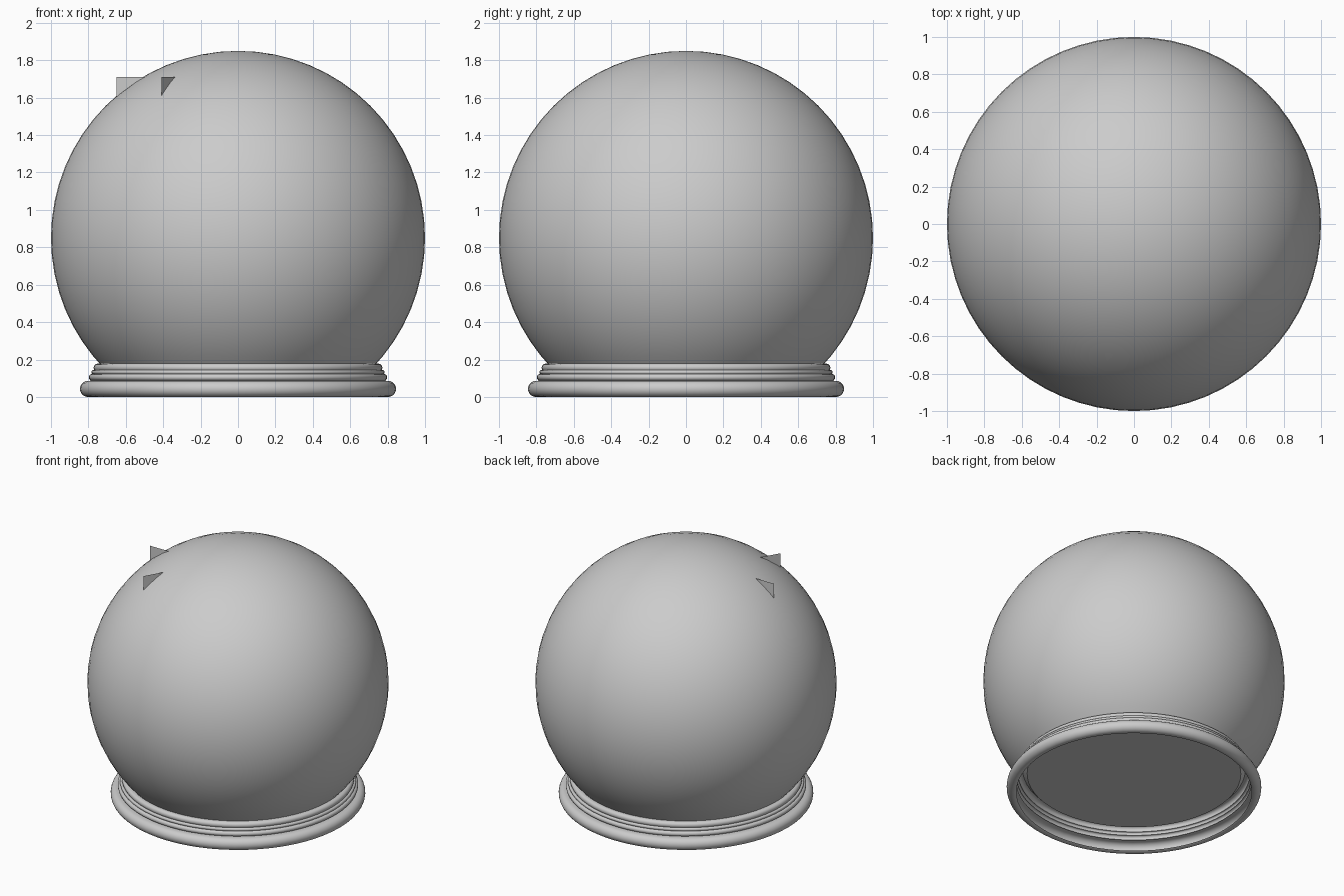
import bpy, bmesh
from math import sin, cos, radians, pi
from mathutils import Vector, Matrix

if "Cube" in bpy.data.objects:
    bpy.data.objects.remove(bpy.data.objects["Cube"], do_unlink=True)

grey = bpy.data.materials.new("light_grey")
grey.use_nodes = True
grey.diffuse_color = (0.6, 0.6, 0.6, 1)
grey.node_tree.nodes["Principled BSDF"].inputs["Base Color"].default_value = (0.6, 0.6, 0.6, 1)


def make_object(name, bm, smooth=True):
    mesh = bpy.data.meshes.new(name)
    bm.to_mesh(mesh)
    bm.free()
    mesh.materials.append(grey)
    obj = bpy.data.objects.new(name, mesh)
    bpy.context.collection.objects.link(obj)
    if smooth:
        bpy.ops.object.select_all(action='DESELECT')
        obj.select_set(True)
        bpy.context.view_layer.objects.active = obj
        bpy.ops.object.shade_smooth_by_angle(angle=radians(40))
    return obj


def arc(r, z, radius, start, end, steps):
    """Points of a rounded bead in the radius / height plane."""
    angles = [radians(start + (end - start) * i / steps) for i in range(steps + 1)]
    return [(r + radius * cos(a), z + radius * sin(a)) for a in angles]


def lathe(name, profile, segments):
    bm = bmesh.new()
    verts = [bm.verts.new((r, 0, z)) for r, z in profile]
    edges = [bm.edges.new(pair) for pair in zip(verts, verts[1:])]
    bmesh.ops.spin(bm, geom=verts + edges, axis=(0, 0, 1), cent=(0, 0, 0),
                   angle=2 * pi, steps=segments, use_duplicate=False)
    bmesh.ops.remove_doubles(bm, verts=bm.verts, dist=0.0001)
    bmesh.ops.recalc_face_normals(bm, faces=bm.faces)
    return make_object(name, bm)


# Globe: a sphere with its bottom sliced flat
CENTRE_Z, FLOOR_Z = 0.85, 0.145
bm = bmesh.new()
bmesh.ops.create_uvsphere(bm, u_segments=64, v_segments=32, radius=1.0,
                          matrix=Matrix.Translation((0, 0, CENTRE_Z)))
cut = bmesh.ops.bisect_plane(bm, geom=bm.verts[:] + bm.edges[:] + bm.faces[:],
                             plane_co=(0, 0, FLOOR_Z), plane_no=(0, 0, 1),
                             clear_inner=True)
rim = [e for e in cut["geom_cut"] if isinstance(e, bmesh.types.BMEdge)]
bmesh.ops.contextual_create(bm, geom=rim)
bmesh.ops.recalc_face_normals(bm, faces=bm.faces)
make_object("globe", bm)

# Base: a hollow moulded ring made of stacked beads
profile = arc(0.802, 0.043, 0.043, -120, 90, 14)
profile += arc(0.78, 0.105, 0.018, -90, 80, 6)
profile += arc(0.772, 0.132, 0.012, -60, 80, 5)
profile += arc(0.75, 0.156, 0.022, -40, 90, 6)
profile.append((0.73, 0.178))
lathe("base_ring", profile, 64)

# Tree inside: three upright crossed panels whose corners reach past the globe
HALF_WIDTH, BOTTOM, TOP = 0.48, 0.2, 1.71
middle = Vector((-0.17, -0.09, 0))
bm = bmesh.new()
for turn in (0, 60, 120):
    side = Vector((cos(radians(turn)), sin(radians(turn)), 0)) * HALF_WIDTH
    corners = [middle + side * s + Vector((0, 0, z))
               for s, z in ((-1, BOTTOM), (1, BOTTOM), (1, TOP), (-1, TOP))]
    bm.faces.new([bm.verts.new(c) for c in corners])
make_object("tree_panels", bm, smooth=False)
